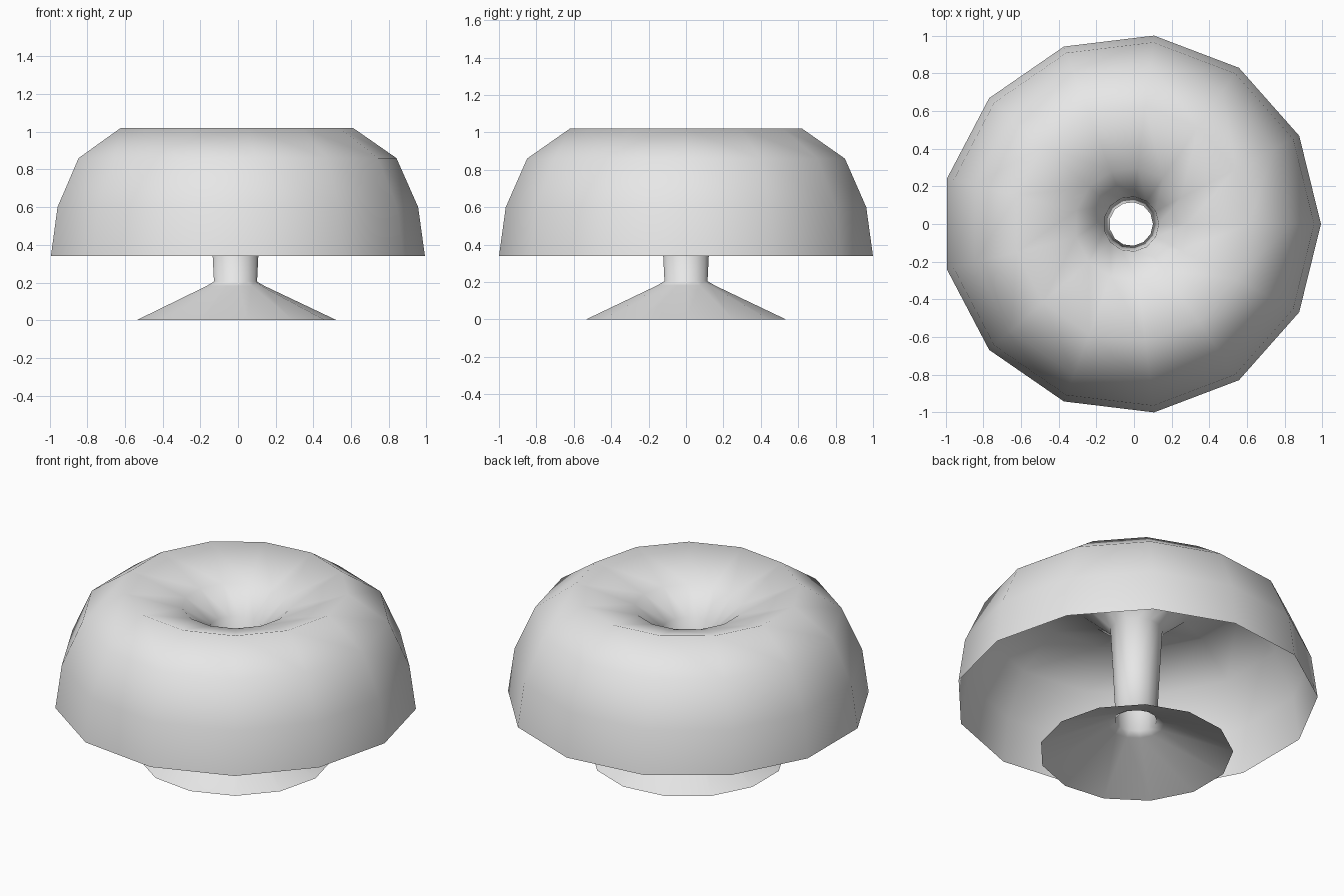
import bpy, bmesh, math
from mathutils import Vector

if "Cube" in bpy.data.objects:
    bpy.data.objects.remove(bpy.data.objects["Cube"], do_unlink=True)

SIDES = 13
AXIS_X = -0.015  # odd side count, so the axis sits slightly off the bounding centre

# Light grey used for the whole lamp
grey = bpy.data.materials.new("light_grey")
grey.use_nodes = True
colour = (0.8, 0.8, 0.8, 1)
grey.diffuse_color = colour
grey.node_tree.nodes["Principled BSDF"].inputs["Base Color"].default_value = colour

# Half profile (radius, height): one continuous open sheet
foot = [(0.539, 0), (0.155, 0.182)]
stem = [(0.116, 0.205), (0.131, 0.5), (0.146, 0.78)]
funnel = [(0.3, 0.912), (0.626, 1.02)]
shade = [(0.856, 0.86), (0.971, 0.6), (1.007, 0.34)]


def revolve(name, profile, material):
    bm = bmesh.new()
    verts = [bm.verts.new((r, 0, z)) for r, z in profile]
    edges = [bm.edges.new(pair) for pair in zip(verts, verts[1:])]
    bmesh.ops.spin(bm, geom=verts + edges, cent=(0, 0, 0), axis=(0, 0, 1),
                   angle=math.tau, steps=SIDES, use_merge=False)
    bmesh.ops.remove_doubles(bm, verts=bm.verts, dist=0.001)
    # Turn the outside of the shade outward, the rest follows the sheet
    bm.normal_update()
    rim = max(bm.faces, key=lambda f: f.calc_center_median().xy.length)
    if rim.normal.dot(Vector((*rim.calc_center_median().xy, 0))) < 0:
        bmesh.ops.reverse_faces(bm, faces=bm.faces)
    for face in bm.faces:
        face.smooth = True
    mesh = bpy.data.meshes.new(name)
    bm.to_mesh(mesh)
    bm.free()
    mesh.materials.append(material)
    obj = bpy.data.objects.new(name, mesh)
    bpy.context.collection.objects.link(obj)
    return obj


# Foot, hollow stem, funnel and domed shade in one smooth shell
lamp = revolve("lamp_shell", foot + stem + funnel + shade, grey)
lamp.location.x = AXIS_X
